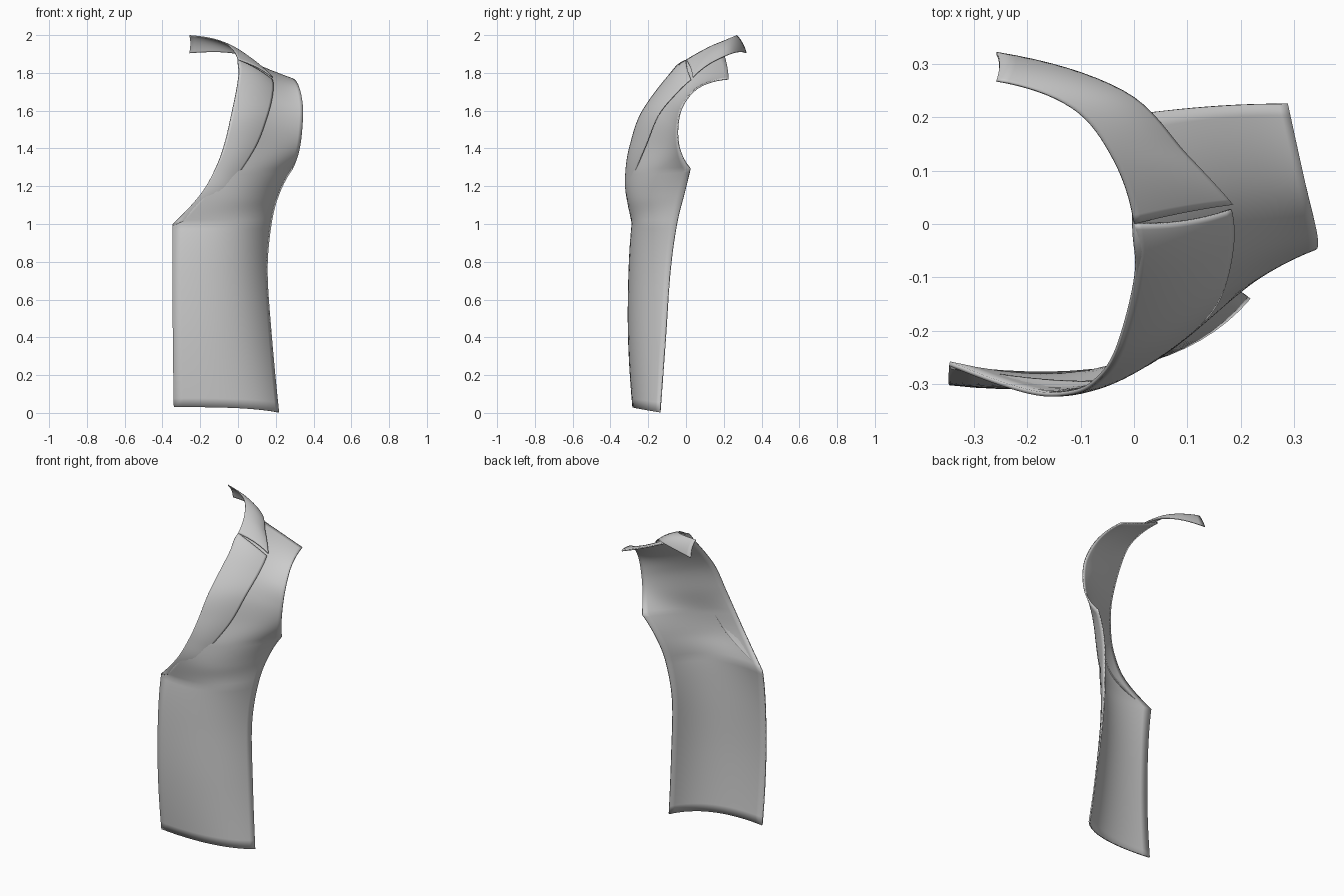
import bpy
from mathutils import Vector

if "Cube" in bpy.data.objects:
    bpy.data.objects.remove(bpy.data.objects["Cube"])


def spline(pts, n, corner=None):
    """Smooth curve through pts, n steps per span, with an optional sharp point."""
    if corner:
        return spline(pts[:corner + 1], n)[:-1] + spline(pts[corner:], n)
    p = [Vector(v) for v in pts]
    # parabolic end conditions
    p = [3 * p[0] - 3 * p[1] + p[2]] + p + [3 * p[-1] - 3 * p[-2] + p[-3]]
    out = []
    for a, b, c, d in zip(p, p[1:], p[2:], p[3:]):
        for k in range(n):
            t = k / n
            out.append(0.5 * (2 * b + (c - a) * t + (2 * a - 5 * b + 4 * c - d) * t ** 2
                              + (3 * b - a - 3 * c + d) * t ** 3))
    return out + [p[-2]]


def cloth(name, rows, n=8, corners={}, thick=0.008):
    """Loft a smooth sheet of fabric through rows of control points."""
    cols = [spline(c, n, corners.get(j)) for j, c in enumerate(zip(*rows))]
    grid = [spline(r, n) for r in zip(*cols)]
    w = len(grid[0])
    faces = [(i * w + j, i * w + j + 1, (i + 1) * w + j + 1, (i + 1) * w + j)
             for i in range(len(grid) - 1) for j in range(w - 1)]
    me = bpy.data.meshes.new(name)
    me.from_pydata([v for r in grid for v in r], [], faces)
    ob = bpy.data.objects.new(name, me)
    bpy.context.collection.objects.link(ob)
    mod = ob.modifiers.new("thickness", 'SOLIDIFY')
    mod.thickness, mod.offset = thick, -1
    bpy.context.view_layer.objects.active = ob
    ob.select_set(True)
    bpy.ops.object.shade_smooth_by_angle(angle=0.8)
    ob.select_set(False)


def strip(name, fold, edge, bulge):
    """Folded band between a fold line and a free edge, slightly puffed outward."""
    rows = []
    for f, e in zip(map(Vector, fold), map(Vector, edge)):
        puff = Vector(bulge) * min(1, (e - f).length / 0.12)
        rows.append([f, f.lerp(e, 0.5) + puff, e])
    cloth(name, rows, thick=0.005)


# fold line shared by panel neckline and lapel
fold = [(-.346, -.265, 1.0), (-.2, -.317, 1.155), (-.12, -.32, 1.29), (-.07, -.297, 1.42),
        (-.03, -.238, 1.59), (.005, -.1, 1.78), (.001, 0, 1.87)]

# front panel: lower rows from hem to waist, upper rows hang from the fold line
lower = [[(-.34, -.272, .03), (0, -.266, .025), (.218, -.14, .003)],
         [(-.345, -.3, .4), (-.02, -.275, .4), (.18, -.11, .4)],
         [(-.347, -.295, .75), (-.03, -.27, .75), (.157, -.085, .75)]]
middle = [(-.01, -.26, 1.0), (.05, -.245, 1.14), (.11, -.205, 1.28), (.15, -.16, 1.4),
          (.175, -.12, 1.55), (.19, -.05, 1.68), (.18, .06, 1.775), (.15, .22, 1.825)]
side = [(.178, -.05, 1.0), (.22, -.01, 1.16), (.29, .022, 1.29), (.325, -.035, 1.39),
        (.341, -.048, 1.51), (.343, -.02, 1.63), (.322, .07, 1.73), (.288, .225, 1.772)]
neck = fold + [(0, .205, 1.89)]
cloth("front_panel", lower + [list(r) for r in zip(neck, middle, side)], corners={0: 3, 2: 5})

# lapel: front closure up to the notch
strip("lapel", fold,
      [(-.342, -.272, .992), (-.1, -.298, 1.125), (0, -.275, 1.26), (.1, -.212, 1.42),
       (.16, -.145, 1.58), (.186, -.05, 1.695), (.183, .026, 1.766)], (.004, -.008, .008))

# collar: notch round to the centre back
strip("collar", [fold[-1], (-.038, .12, 1.937), (-.115, .217, 1.978), (-.257, .27, 2.0)],
      [(.186, .036, 1.778), (.1, .13, 1.852), (-.02, .25, 1.905), (-.257, .322, 1.905)],
      (.006, .004, .008))
